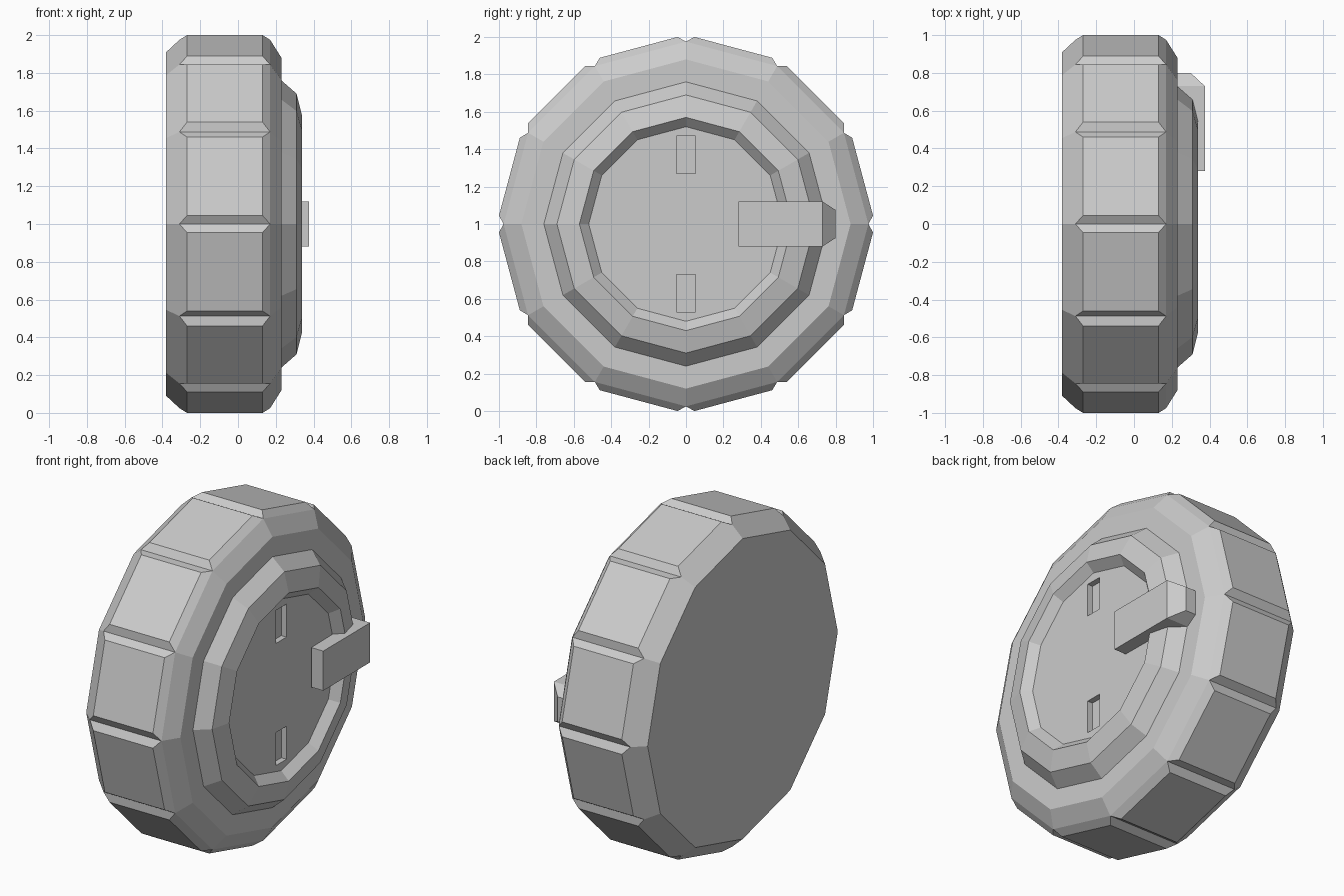
import bpy, bmesh, math

if "Cube" in bpy.data.objects:
    bpy.data.objects.remove(bpy.data.objects["Cube"])

N = 12            # sides of the wheel
GROOVE = 0.045    # half width of each tread groove


def finish(bm, name):
    bmesh.ops.recalc_face_normals(bm, faces=bm.faces)
    mesh = bpy.data.meshes.new(name)
    bm.to_mesh(mesh)
    bm.free()
    ob = bpy.data.objects.new(name, mesh)
    bpy.context.collection.objects.link(ob)
    return ob


def bridge(bm, a, b):
    n = len(a)
    for i in range(n):
        bm.faces.new((a[i], a[(i + 1) % n], b[(i + 1) % n], b[i]))


# Wheel: rings around the x axis, angle measured from the top toward +y
bm = bmesh.new()


def point(x, r, k, side=0.0):
    a = 2 * math.pi * k / N
    return bm.verts.new((x, r * math.sin(a) + side * math.cos(a),
                         1 + r * math.cos(a) - side * math.sin(a)))


def ring(x, r):
    return [point(x, r, k) for k in range(N)]


back = ring(-0.38, 0.91)
tip_b, tip_f = ring(-0.31, 0.975), ring(0.17, 0.975)
bm.faces.new(back)
bridge(bm, back, tip_b)

# Tread: flat panels, chamfered ends and V grooves on every corner
lips = [[(point(x, 1.0, k, -GROOVE), point(x, 1.0, k, GROOVE)) for k in range(N)]
        for x in (-0.27, 0.13)]
lb, lf = lips
for k in range(N):
    j = (k + 1) % N
    bm.faces.new((lb[k][1], lb[j][0], lf[j][0], lf[k][1]))
    bm.faces.new((tip_b[k], tip_b[j], lb[j][0], lb[k][1]))
    bm.faces.new((tip_f[k], tip_f[j], lf[j][0], lf[k][1]))
    for s in (0, 1):
        bm.faces.new((tip_b[k], lb[k][s], lf[k][s], tip_f[k]))

# Outer face, raised hub and recessed disc
last = tip_f
for x, r in ((0.23, 0.88), (0.23, 0.76), (0.31, 0.69), (0.34, 0.57), (0.29, 0.52)):
    new = ring(x, r)
    bridge(bm, last, new)
    last = new
bm.faces.new(last)
wheel = finish(bm, "wheel")

# Two slots cut in the disc
for z in (0.63, 1.37):
    bpy.ops.mesh.primitive_cube_add(size=1, location=(0.305, 0, z))
    cutter = bpy.context.object
    cutter.name = "slot_cutter"
    cutter.scale = (0.1, 0.1, 0.2)
    cutter.hide_render = True
    mod = wheel.modifiers.new("slot", 'BOOLEAN')
    mod.operation = 'DIFFERENCE'
    mod.solver = 'EXACT'
    mod.object = cutter
    bpy.context.view_layer.objects.active = wheel
    bpy.ops.object.modifier_apply(modifier=mod.name)
    bpy.data.objects.remove(cutter)

# Latch clipped over the hub rim: y, inner x, outer x, half height
bm = bmesh.new()
loops = [[bm.verts.new(c) for c in ((x0, y, 1 - h), (x1, y, 1 - h), (x1, y, 1 + h), (x0, y, 1 + h))]
         for y, x0, x1, h in ((0.28, 0.295, 0.375, 0.12), (0.62, 0.29, 0.375, 0.12),
                              (0.73, 0.22, 0.375, 0.12), (0.80, 0.22, 0.30, 0.075))]
for a, b in zip(loops, loops[1:]):
    bridge(bm, a, b)
bm.faces.new(loops[0])
bm.faces.new(loops[-1])
finish(bm, "latch")
